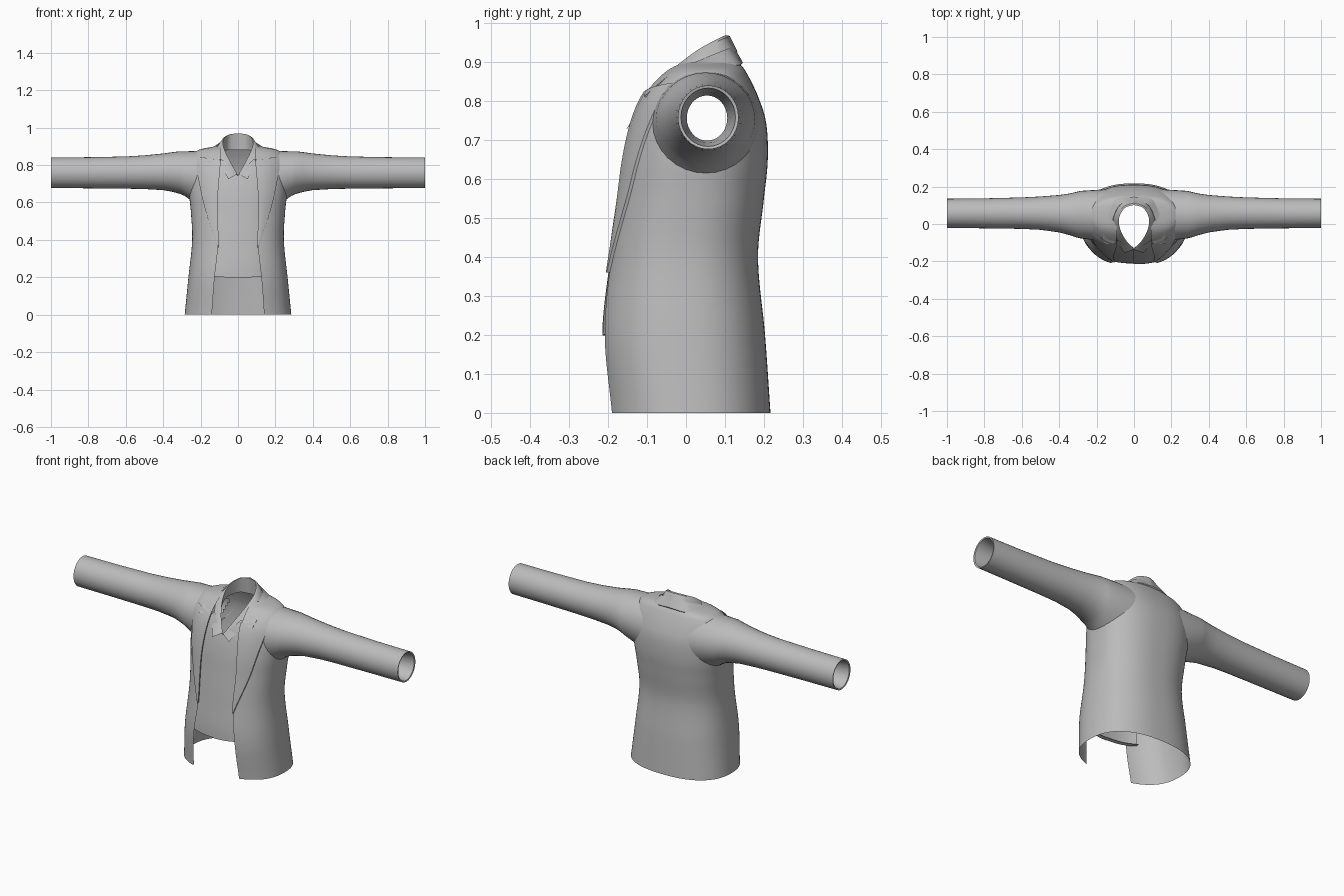
import bpy, bmesh, math

if "Cube" in bpy.data.objects:
    bpy.data.objects.remove(bpy.data.objects["Cube"])

cloth = bpy.data.materials.new("grey_cloth")
cloth.diffuse_color = (0.5, 0.5, 0.5, 1)
cloth.use_nodes = True
cloth.node_tree.nodes["Principled BSDF"].inputs["Base Color"].default_value = cloth.diffuse_color

# Torso rings: height, half width, front y, back y
RINGS = [(0, .285, -.207, .217), (.2, .265, -.224, .203), (.4, .245, -.203, .185),
         (.55, .252, -.182, .2), (.65, .262, -.167, .21), (.75, .265, -.142, .205),
         (.82, .26, -.11, .182), (.865, .235, -.07, .16), (.885, .2, -.045, .148),
         (.9, .12, -.02, .135)]
# Front opening: height, x
OPENING = [(0, .14), (.2, .125), (.36, .108), (.6, .112), (.83, .095), (.9, .09)]
POWER = 2.4


def curve_at(points, t):
    """Smooth interpolation of rows keyed by their first value."""
    i = max(k for k in range(len(points) - 1) if k == 0 or points[k][0] <= t)
    a, b = points[i], points[i + 1]
    p, n = points[max(i - 1, 0)], points[min(i + 2, len(points) - 1)]
    h = b[0] - a[0]
    s = min(max((t - a[0]) / h, 0), 1)
    out = []
    for k in range(1, len(a)):
        m0 = (b[k] - p[k]) / (b[0] - p[0]) * h
        m1 = (n[k] - a[k]) / (n[0] - a[0]) * h
        out.append((2*s**3 - 3*s*s + 1) * a[k] + (s**3 - 2*s*s + s) * m0
                   + (3*s*s - 2*s**3) * b[k] + (s**3 - s*s) * m1)
    return out


def front_y(x, z):
    w, f, b = curve_at(RINGS, z)
    u = min(abs(x) / w, .999)
    return (f + b) / 2 - (b - f) / 2 * (1 - u**POWER) ** (1 / POWER)


def side_x(y, z):
    w, f, b = curve_at(RINGS, z)
    u = min(abs(y - (f + b) / 2) / ((b - f) / 2), .98)
    return w * (1 - u**POWER) ** (1 / POWER)


def sheet(name, rows, closed=False, mirror=True, hole=None):
    """Grid surface from rows of points, optionally mirrored in x."""
    bm = bmesh.new()
    grid = [[bm.verts.new(p) for p in row] for row in rows]
    n = len(rows[0])
    for a, b in zip(grid, grid[1:]):
        for j in range(n if closed else n - 1):
            k = (j + 1) % n
            quad = (a[j], a[k], b[k], b[j])
            if not (hole and all(hole(v.co) for v in quad)):
                bm.faces.new(quad)
    bmesh.ops.remove_doubles(bm, verts=bm.verts, dist=1e-5)
    bmesh.ops.delete(bm, geom=[v for v in bm.verts if not v.link_faces], context='VERTS')
    bmesh.ops.recalc_face_normals(bm, faces=bm.faces)
    mesh = bpy.data.meshes.new(name)
    bm.to_mesh(mesh)
    bm.free()
    mesh.materials.append(cloth)
    ob = bpy.data.objects.new(name, mesh)
    bpy.context.collection.objects.link(ob)
    if mirror:
        mod = ob.modifiers.new("mirror", 'MIRROR')
        mod.merge_threshold = .0005
    bpy.ops.object.select_all(action='DESELECT')
    ob.select_set(True)
    bpy.context.view_layer.objects.active = ob
    bpy.ops.object.shade_smooth_by_angle(angle=math.radians(40))
    return ob


def in_armhole(co):
    return co.x > .1 and ((co.y - .05) / .125)**2 + ((co.z - .745) / .12)**2 < 1


# Jacket body, open at the front and at the armholes
heights = [.84 * i / 42 for i in range(43)] + [.85, .858, .865, .872, .878, .885, .89, .895, .9]
rows = []
for z in heights:
    w, f, b = curve_at(RINGS, z)
    x0 = min(curve_at(OPENING, z)[0], w * .95)
    start = -math.acos((x0 / w) ** (POWER / 2))
    row = []
    for j in range(49):
        a = start + (math.pi / 2 - start) * j / 48
        c, s = max(math.cos(a), 0), math.sin(a)
        row.append((w * c**(2 / POWER) if j < 48 else 0,
                    (f + b) / 2 + (b - f) / 2 * math.copysign(abs(s)**(2 / POWER), s), z))
    rows.append(row)
sheet("jacket_body", rows, hole=in_armhole)

# Sleeves: x, centre y, centre z, y radius, z radius
SLEEVE = [(.285, .05, .754, .127, .119), (.31, .05, .76, .121, .114), (.35, .052, .763, .110, .106),
          (.4, .055, .764, .100, .098), (.5, .058, .762, .089, .09), (.6, .058, .76, .084, .086),
          (.8, .057, .759, .08, .083), (1, .057, .759, .078, .082),
          (.998, .057, .759, .07, .075), (.93, .055, .758, .06, .065), (.85, .054, .757, .052, .058)]
ANGLES = [2 * math.pi * i / 32 for i in range(32)]
rows = []
for k, (cy, cz, ry, rz) in enumerate([(.05, .745, .136, .131)]):
    ring = [(cy + ry * math.cos(a), cz + rz * math.sin(a)) for a in ANGLES]
    rows.append([(side_x(y, z) - .002, y, z) for y, z in ring])
for x, cy, cz, ry, rz in SLEEVE:
    rows.append([(x, cy + ry * math.cos(a), cz + rz * math.sin(a)) for a in ANGLES])
sheet("sleeve", rows, closed=True)

# Lapels laid over the jacket front, with a rolled outer edge
LAPEL = [(0, .11, .36), (.4, .175, .56), (.75, .213, .73), (1, .236, .85)]
rows = []
for i in range(25):
    t = i / 24
    xo, zo = curve_at(LAPEL, t)
    zi = .36 + .465 * t
    xi = curve_at(OPENING, zi)[0] - .003
    row = []
    for s, lift in ((0, 0), (0, .007), (.25, .009), (.5, .009), (.75, .009), (1, .008), (1, 0)):
        x, z = xi + (xo - xi) * s, zi + (zo - zi) * s
        row.append((x, front_y(x, z) - lift, z))
    rows.append(row)
sheet("lapel", rows)


# Waistcoat front: two overlapping halves
def waistcoat(name, side, inset, inner):
    rows = []
    for i in range(13):
        x = inner + (.165 - inner) * i / 12
        top = .74 + .09 * min(1, max(x, 0) / .08)
        bottom = .198 + .012 * (max(x, 0) / .165)**2
        row = []
        for j in range(29):
            z = bottom + (top - bottom) * j / 28
            row.append((side * x, front_y(x, z) + inset, z))
        # turned-in hem
        row.insert(0, (side * x, row[0][1] + .02, bottom + .003))
        rows.append(row)
    sheet(name, rows, mirror=False)


waistcoat("waistcoat_left", 1, .009, -.004)
waistcoat("waistcoat_right", -1, .013, -.01)


def collar(name, edges):
    """Loft between smooth edge lines running from the neck back to the front."""
    rows = []
    for pts in edges:
        keyed = [(i, *p) for i, p in enumerate(pts)]
        rows.append([curve_at(keyed, (len(pts) - 1) * j / 30) for j in range(31)])
    for r in rows:
        r[0][0] = 0
    sheet(name, rows)


# Shirt collar: stand, fold and fall
collar("shirt_collar", [
    [(0, .108, .88), (.055, .092, .88), (.085, .03, .87), (.078, -.03, .845), (.045, -.09, .79), (.002, -.127, .735)],
    [(0, .102, .97), (.05, .085, .962), (.08, .03, .932), (.073, -.03, .885), (.042, -.088, .82), (.002, -.132, .75)],
    [(0, .112, .968), (.057, .092, .959), (.088, .03, .929), (.08, -.035, .882), (.05, -.095, .815), (.008, -.14, .75)],
    [(0, .132, .928), (.07, .113, .922), (.112, .03, .897), (.106, -.045, .86), (.085, -.105, .79), (.052, -.155, .725)]])

# Jacket collar, ending in a point above the lapel notch
collar("jacket_collar", [
    [(0, .118, .9), (.07, .1, .895), (.1, .03, .88), (.1, -.03, .86), (.09, -.09, .82)],
    [(0, .122, .942), (.073, .104, .934), (.112, .03, .904), (.115, -.035, .877), (.095, -.105, .826)],
    [(0, .146, .9), (.1, .13, .893), (.15, .04, .892), (.165, -.03, .875), (.163, -.108, .812)],
    [(0, .142, .894), (.098, .126, .887), (.148, .04, .884), (.163, -.025, .865), (.16, -.09, .81)]])
